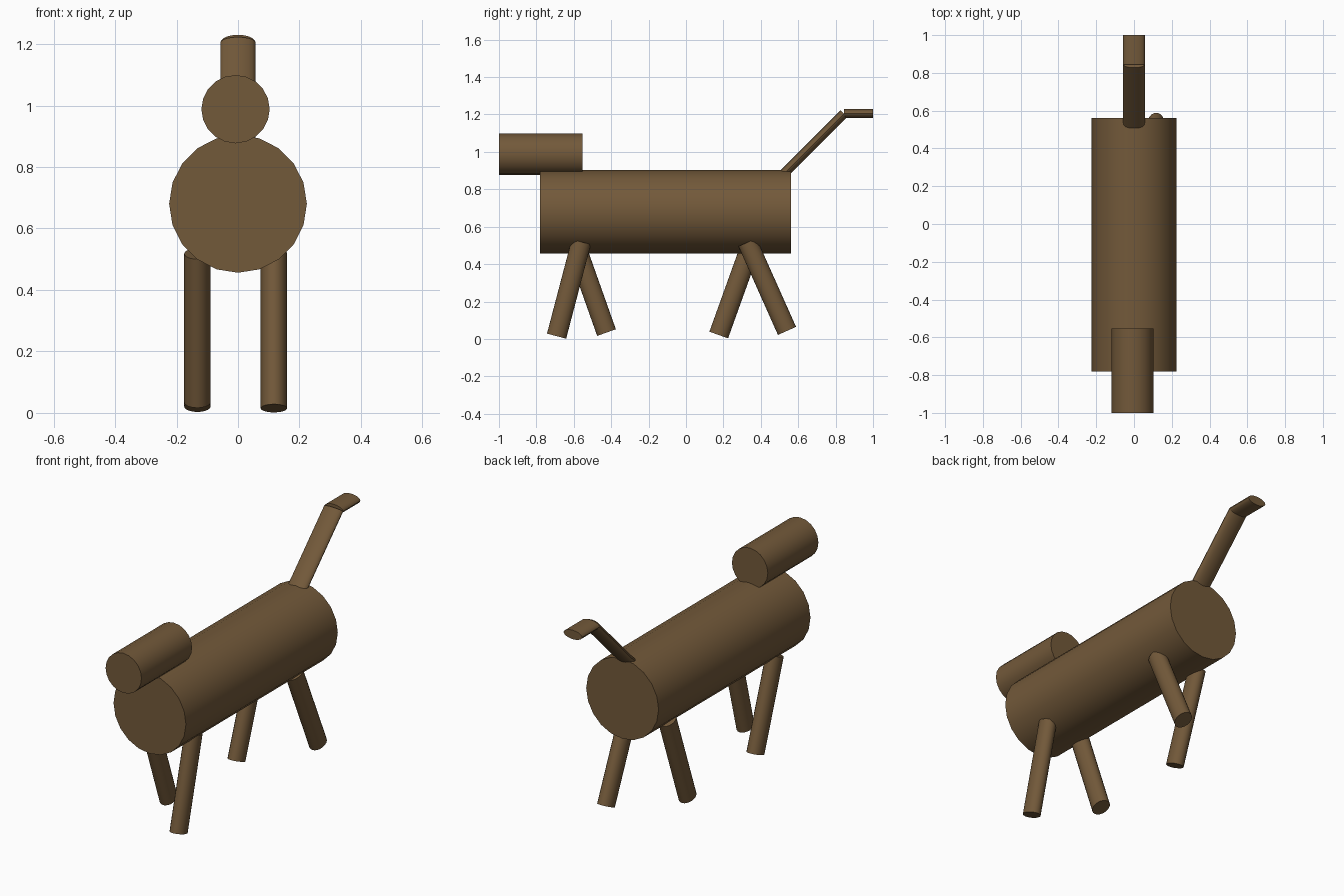
import bpy
from mathutils import Vector, Matrix

if "Cube" in bpy.data.objects:
    bpy.data.objects.remove(bpy.data.objects["Cube"])

brown = bpy.data.materials.new("brown_wood")
brown.diffuse_color = (0.17, 0.10, 0.042, 1)
brown.use_nodes = True
brown.node_tree.nodes["Principled BSDF"].inputs["Base Color"].default_value = brown.diffuse_color


def rod(name, start, end, rx, ry, sides=20):
    """Elliptical rod between two points; rx is the half-width along world x."""
    a, b = Vector(start), Vector(end)
    axis = (b - a).normalized()
    across = Vector((1, 0, 0))
    up = axis.cross(across)
    rot = Matrix((across, up, axis)).transposed().to_4x4()
    bpy.ops.mesh.primitive_cylinder_add(vertices=sides, radius=1, depth=(b - a).length)
    ob = bpy.context.object
    ob.name = name
    ob.data.transform(Matrix.Translation((a + b) / 2) @ rot @ Matrix.Diagonal((rx, ry, 1, 1)))
    ob.data.update()
    ob.data.materials.append(brown)
    bpy.ops.object.shade_smooth_by_angle()
    return ob


# Barrel body and head
rod("body", (0, -0.78, 0.68), (0, 0.562, 0.68), 0.224, 0.224)
rod("head", (-0.008, -1.0, 0.988), (-0.008, -0.553, 0.988), 0.111, 0.111)

# Splayed legs: x, hip y at z 0.48, foot y, foot z
legs = {
    "front_leg_right": (0.117, -0.57, -0.692, 0.015),
    "back_leg_right": (0.117, 0.345, 0.54, 0.043),
    "front_leg_left": (-0.132, -0.583, -0.425, 0.034),
    "back_leg_left": (-0.132, 0.34, 0.175, 0.021),
}
for name, (x, hip_y, foot_y, foot_z) in legs.items():
    foot = Vector((x, foot_y, foot_z))
    hip = Vector((x, hip_y, 0.48))
    rod(name, foot, hip + (hip - foot).normalized() * 0.04, 0.043, 0.053)

# Flattened tail: rising part and level tip
rod("tail", (0, 0.50, 0.86), (0, 0.845, 1.205), 0.057, 0.025)
rod("tail_tip", (0, 0.845, 1.205), (0, 1.0, 1.205), 0.057, 0.025)
